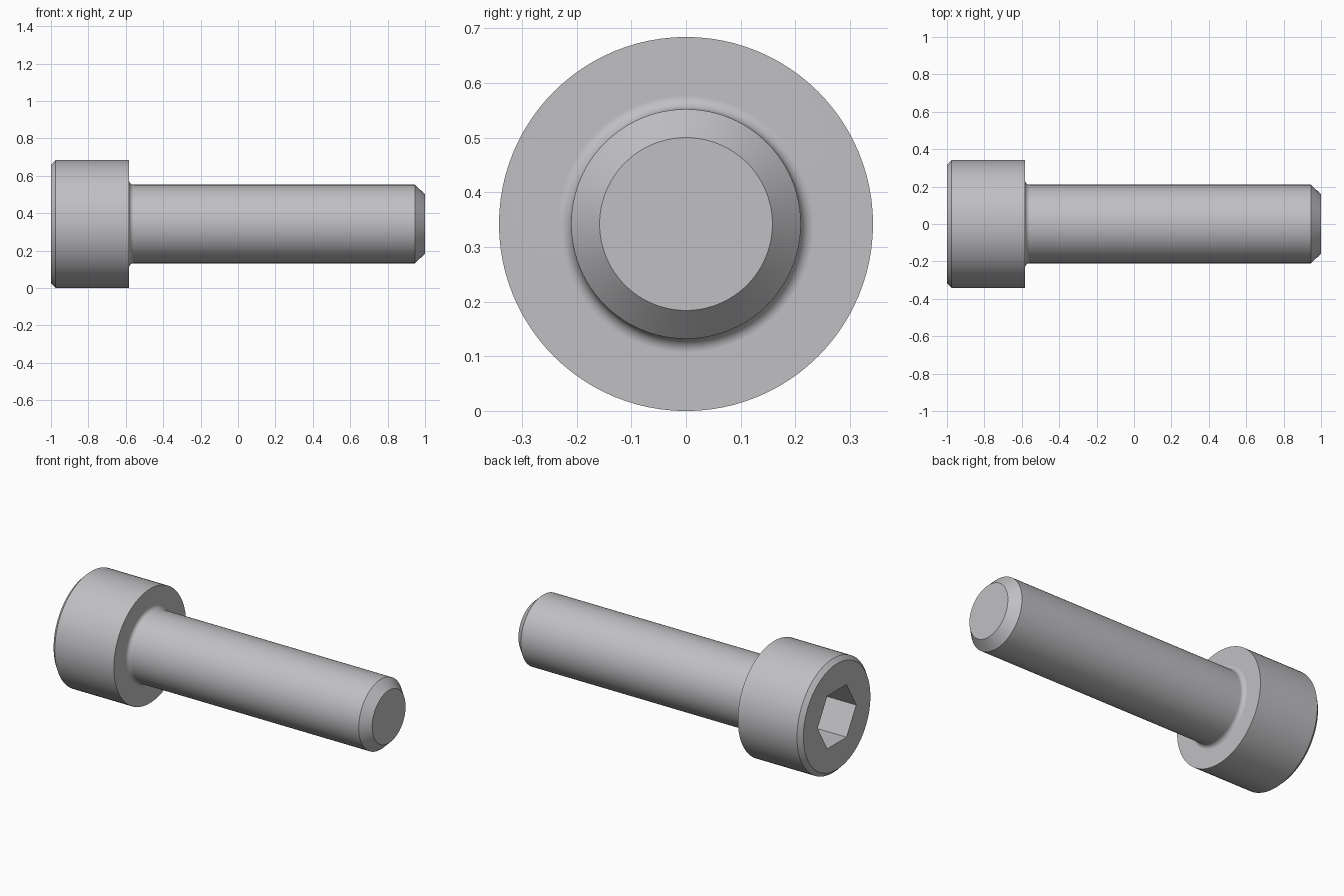
import bpy, bmesh, math

if "Cube" in bpy.data.objects:
    bpy.data.objects.remove(bpy.data.objects["Cube"])

SEG = 96                      # multiple of 6, so the hexagon corners fall on vertices
HEAD_R, SHANK_R = 0.342, 0.21
HEAD_X = -0.583               # underside of the head
FILLET, CHAMFER = 0.025, 0.025
APOTHEM, DEPTH = 0.158, 0.21  # hex socket half width across flats, and depth

# Steel material
steel = bpy.data.materials.new("steel_grey")
steel.use_nodes = True
colour = (0.53, 0.53, 0.55, 1)
steel.diffuse_color = colour
steel.node_tree.nodes["Principled BSDF"].inputs["Base Color"].default_value = colour


def circle(radius):
    return lambda a: radius


def hexagon(apothem):
    # Radius of a hexagon outline with corners at angle 0 and every 60 degrees
    return lambda a: apothem / math.cos(a % (math.pi / 3) - math.pi / 6)


def loft(name, sections, material):
    """Skin (x, radius function) sections along the x axis and cap both ends."""
    bm = bmesh.new()
    angles = [math.tau * i / SEG for i in range(SEG)]
    rings = [[bm.verts.new((x, r(a) * math.cos(a), r(a) * math.sin(a) + HEAD_R))
              for a in angles] for x, r in sections]
    for one, two in zip(rings, rings[1:]):
        for i in range(SEG):
            j = (i + 1) % SEG
            bm.faces.new((one[i], one[j], two[j], two[i]))
    bm.faces.new(rings[0])
    bm.faces.new(rings[-1])
    bmesh.ops.recalc_face_normals(bm, faces=bm.faces)
    mesh = bpy.data.meshes.new(name)
    bm.to_mesh(mesh)
    bm.free()
    mesh.materials.append(material)
    obj = bpy.data.objects.new(name, mesh)
    bpy.context.collection.objects.link(obj)
    return obj


# Socket floor and walls, then the chamfered head
sections = [
    (-1 + DEPTH, hexagon(APOTHEM)),
    (-1, hexagon(APOTHEM)),
    (-1, circle(HEAD_R - CHAMFER)),
    (-1 + CHAMFER, circle(HEAD_R)),
    (HEAD_X, circle(HEAD_R)),
]
# Fillet from the underside of the head into the shank
for i in range(9):
    t = math.pi / 2 * i / 8
    sections.append((HEAD_X + FILLET * (1 - math.cos(t)),
                     circle(SHANK_R + FILLET * (1 - math.sin(t)))))
# Shank and chamfered tip
sections += [(0.947, circle(SHANK_R)), (1, circle(0.158))]

bolt = loft("socket_head_bolt", sections, steel)

# Smooth round surfaces, crisp machined edges
bpy.ops.object.select_all(action='DESELECT')
bolt.select_set(True)
bpy.context.view_layer.objects.active = bolt
bpy.ops.object.shade_smooth_by_angle(angle=math.radians(30))
weighted = bolt.modifiers.new("flat_face_normals", 'WEIGHTED_NORMAL')
weighted.keep_sharp = True
